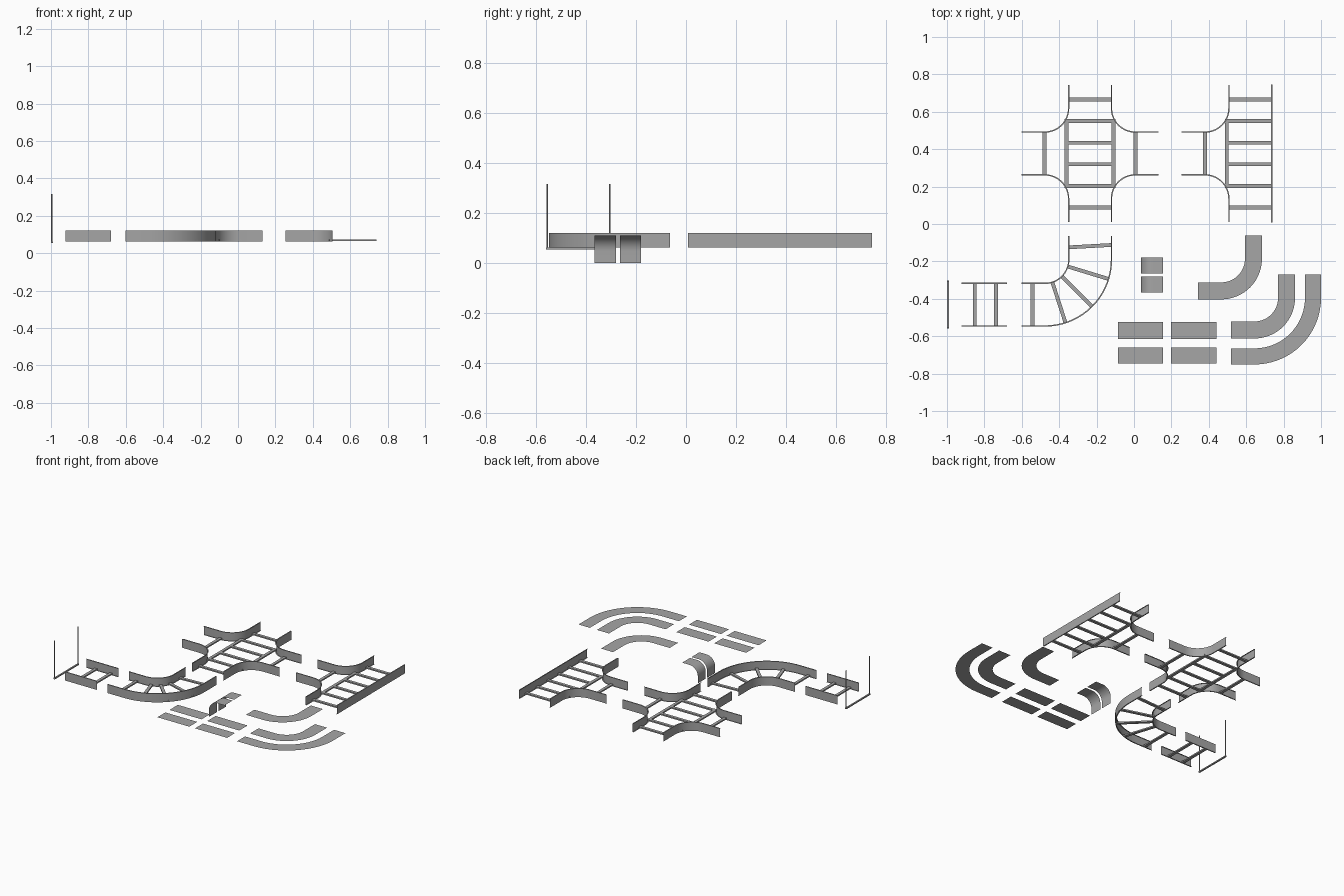
import bpy, bmesh, math
from mathutils import Vector, Matrix

if "Cube" in bpy.data.objects:
    bpy.data.objects.remove(bpy.data.objects["Cube"])

DY = -0.008                      # centres the layout on y = 0
Z0, Z1, LIP = 0.062, 0.121, 0.007
RUNG_Z, COVER_Z = 0.069, 0.11
HALF, R_IN, R_OUT, STUB = 0.118, 0.124, 0.359, 0.125

steel = bpy.data.materials.new("galvanised_grey")
steel.diffuse_color = (0.38, 0.38, 0.38, 1)
steel.use_nodes = True
steel.node_tree.nodes["Principled BSDF"].inputs["Base Color"].default_value = steel.diffuse_color


def finish(name, bm):
    me = bpy.data.meshes.new(name)
    bm.to_mesh(me)
    bm.free()
    me.materials.append(steel)
    ob = bpy.data.objects.new(name, me)
    ob.location.y = DY
    bpy.context.collection.objects.link(ob)
    bpy.ops.object.select_all(action='DESELECT')
    ob.select_set(True)
    bpy.context.view_layer.objects.active = ob
    bpy.ops.object.shade_smooth_by_angle(angle=math.radians(35))


def loft(bm, rows):
    """Sheet through rows of points."""
    vs = [[bm.verts.new(p) for p in row] for row in rows]
    for a, b in zip(vs, vs[1:]):
        for i in range(len(a) - 1):
            bm.faces.new((a[i], a[i + 1], b[i + 1], b[i]))


def elbow(c, r, z, sx=1, sy=1, o=(0, 0), s=STUB, n=18):
    """Straight stub, quarter arc about c, straight stub."""
    pts = [(c[0] - s, c[1] - r)]
    for i in range(n + 1):
        a = math.radians(-90 + 90 * i / n)
        pts.append((c[0] + r * math.cos(a), c[1] + r * math.sin(a)))
    pts.append((c[0] + r, c[1] + s))
    return [(o[0] + sx * x, o[1] + sy * y, z) for x, y in pts]


def profile(side):
    """Open C section: (offset, height)."""
    return [(side * LIP, Z1), (0, Z1), (0, Z0), (side * LIP, Z0)]


def bent_rail(bm, c, r, side, **kw):
    loft(bm, [elbow(c, r + o, z, **kw) for o, z in profile(side)])


def straight_rail(bm, p, q, side):
    d = (Vector(q) - Vector(p)).normalized()
    n = Vector((-d.y, d.x))
    loft(bm, [[(*(Vector(e) + n * o), z) for e in (p, q)] for o, z in profile(side)])


def bar(bm, p, q, w=0.02, h=0.009, z=RUNG_Z):
    """Flat bar between two plan points."""
    p, q = Vector(p), Vector(q)
    d, m = q - p, (p + q) / 2
    mat = (Matrix.Translation((m.x, m.y, z)) @ Matrix.Rotation(math.atan2(d.y, d.x), 4, 'Z')
           @ Matrix.Diagonal((d.length, w, h, 1)))
    bmesh.ops.create_cube(bm, size=1, matrix=mat)


def main_rungs(bm, cx, cy):
    for i in range(6):
        y = cy + (i - 2.5) * 0.1155
        bar(bm, (cx - HALF, y), (cx + HALF, y))


def side_rungs(bm, cx, cy, s):
    bar(bm, (cx + s * 0.126, cy - 0.185), (cx + s * 0.126, cy + 0.185))
    bar(bm, (cx + s * 0.243, cy - HALF), (cx + s * 0.243, cy + HALF))


# four-way crossing
C = (-0.235, 0.385)
bm = bmesh.new()
for sx in (1, -1):
    for sy in (1, -1):
        bent_rail(bm, (-HALF - R_IN, HALF + R_IN), R_IN, 1, sx=sx, sy=sy, o=C)
finish("crossing_rails", bm)
bm = bmesh.new()
main_rungs(bm, *C)
for s in (1, -1):
    side_rungs(bm, *C, s)
finish("crossing_rungs", bm)

# tee
T = (0.622, 0.385)
bm = bmesh.new()
for sy in (1, -1):
    bent_rail(bm, (-HALF - R_IN, HALF + R_IN), R_IN, 1, sy=sy, o=T)
straight_rail(bm, (T[0] + HALF, 0.017), (T[0] + HALF, 0.753), 1)
finish("tee_rails", bm)
bm = bmesh.new()
main_rungs(bm, *T)
side_rungs(bm, *T, -1)
finish("tee_rungs", bm)

# flat quarter bend
B = (-0.476, -0.182)
bm = bmesh.new()
bent_rail(bm, B, R_IN, 1)
bent_rail(bm, B, R_OUT, -1)
finish("bend_rails", bm)
bm = bmesh.new()
for deg in (-72, -45, -17):
    d = Vector((math.cos(math.radians(deg)), math.sin(math.radians(deg))))
    bar(bm, Vector(B) + d * R_IN, Vector(B) + d * R_OUT)
bar(bm, (-0.543, -0.54), (-0.543, -0.306))
bar(bm, (-0.352, -0.117), (-0.118, -0.104))
finish("bend_rungs", bm)

# short straight length
bm = bmesh.new()
straight_rail(bm, (-0.922, -0.306), (-0.68, -0.306), -1)
straight_rail(bm, (-0.922, -0.541), (-0.68, -0.541), 1)
finish("straight_rails", bm)
bm = bmesh.new()
for x in (-0.852, -0.738):
    bar(bm, (x, -0.541), (x, -0.306))
finish("straight_rungs", bm)

# hanger: two rods and a cross bar
bm = bmesh.new()
for y in (-0.297, -0.548):
    bmesh.ops.create_cone(bm, cap_ends=True, segments=12, radius1=0.0035, radius2=0.0035,
                          depth=0.26, matrix=Matrix.Translation((-0.995, y, 0.187)))
bar(bm, (-0.995, -0.552), (-0.995, -0.293), 0.01, 0.008, 0.059)
finish("hanger", bm)

# bent cover plates
for name, c, r1, r2 in (("small_bend_cover", (0.467, -0.178), 0.126, 0.217),
                        ("inner_bend_cover", (0.644, -0.387), 0.126, 0.217),
                        ("outer_bend_cover", (0.644, -0.387), 0.27, 0.356)):
    bm = bmesh.new()
    loft(bm, [elbow(c, r2, COVER_Z), elbow(c, r1, COVER_Z)])
    finish(name, bm)

# straight cover plates
for x0, x1 in ((-0.086, 0.155), (0.198, 0.44)):
    for y0, y1 in ((-0.607, -0.517), (-0.738, -0.652)):
        bm = bmesh.new()
        loft(bm, [[(x0, y0, COVER_Z), (x1, y0, COVER_Z)], [(x0, y1, COVER_Z), (x1, y1, COVER_Z)]])
        finish("straight_cover", bm)

# curved riser covers
arc = [(0.1 - 0.063 * math.cos(a), 0.047 + 0.063 * math.sin(a))
       for a in (math.radians(90 * i / 12) for i in range(13))]
side = [(0.037, 0)] + arc + [(0.155, 0.11)]
for y0, y1 in ((-0.358, -0.272), (-0.257, -0.172)):
    bm = bmesh.new()
    loft(bm, [[(x, y, z) for x, z in side] for y in (y0, y1)])
    finish("riser_cover", bm)
